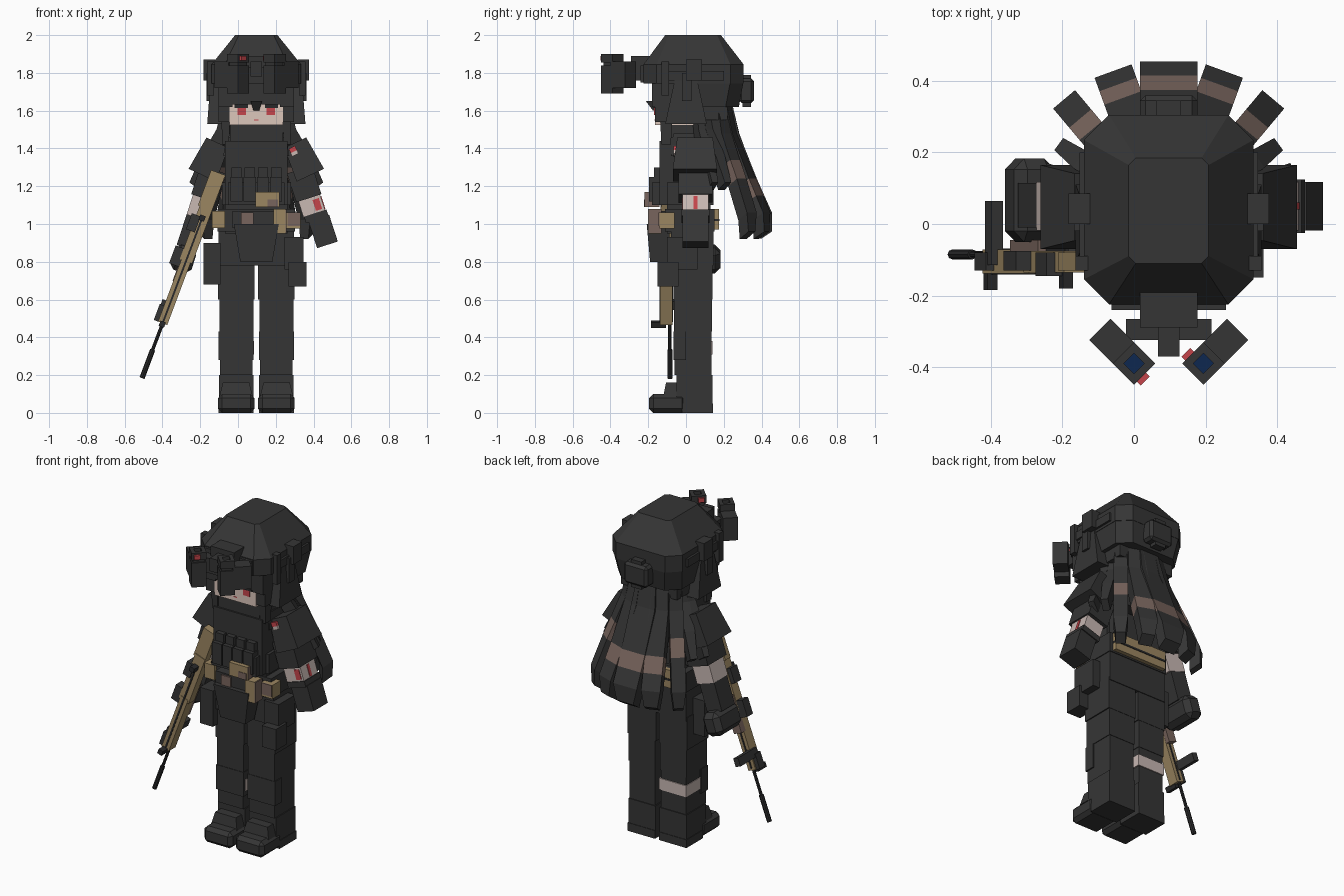
import bpy, bmesh, math
from mathutils import Matrix

default_cube = bpy.data.objects.get("Cube")
if default_cube:
    bpy.data.objects.remove(default_cube)


def material(name, *rgb):
    mat = bpy.data.materials.new(name)
    mat.use_nodes = True
    mat.diffuse_color = (*rgb, 1)
    mat.node_tree.nodes["Principled BSDF"].inputs["Base Color"].default_value = (*rgb, 1)
    return mat


black = material("charcoal", .036, .036, .036)
dark = material("soft_black", .022, .022, .023)
tan = material("tan", .33, .24, .12)
brown = material("dusty_brown", .19, .13, .11)
skin = material("skin", .72, .57, .5)
pale = material("pale_band", .58, .48, .45)
red = material("red", .56, .06, .07)
blue = material("lens_blue", .004, .02, .08)

BODY = Matrix.Translation((.097, 0, 0))
FLIP = BODY @ Matrix.Scale(-1, 4, (1, 0, 0)) @ BODY.inverted()


def finish(name, bm, frame, *mats):
    bm.transform(frame)
    bmesh.ops.recalc_face_normals(bm, faces=bm.faces)
    mesh = bpy.data.meshes.new(name)
    bm.to_mesh(mesh)
    bm.free()
    for mat in mats:
        mesh.materials.append(mat)
    obj = bpy.data.objects.new(name, mesh)
    bpy.context.collection.objects.link(obj)


def box(name, mat, x, y, z, frame=BODY, taper=1, bevel=0):
    """Box from ranges; a single x means a centred half width; taper scales the top."""
    x = x if isinstance(x, tuple) else (-x, x)
    bm = bmesh.new()
    bmesh.ops.create_cube(bm, size=1)
    for v in bm.verts:
        k = taper if v.co.z > 0 else 1
        v.co = [(a + b) / 2 + (b - a) * c * s
                for (a, b), c, s in zip((x, y, z), v.co, (k, k, 1))]
    if bevel:
        bmesh.ops.bevel(bm, geom=bm.edges[:], offset=bevel, segments=1, affect='EDGES')
    finish(name, bm, frame, mat)


def pair(name, mat, x, y, z, frame=BODY, **options):
    box("left_" + name, mat, x, y, z, frame, **options)
    box("right_" + name, mat, x, y, z, FLIP @ frame, **options)


def loft(name, rings, mats, frame=BODY, rule=None):
    """Skin between equal rings of points and cap both ends."""
    bm = bmesh.new()
    rows = [[bm.verts.new(p) for p in ring] for ring in rings]
    for a, b in zip(rows, rows[1:]):
        for i in range(len(a)):
            j = (i + 1) % len(a)
            bm.faces.new((a[i], a[j], b[j], b[i]))
    bm.faces.new(rows[0])
    bm.faces.new(rows[-1])
    if rule:
        for f in bm.faces:
            f.material_index = rule(f.calc_center_median())
    finish(name, bm, frame, *mats)


def octagon(w, y0, y1, cut, z):
    return [(w, y0 + cut, z), (w, y1 - cut, z), (w - cut, y1, z), (cut - w, y1, z),
            (-w, y1 - cut, z), (-w, y0 + cut, z), (cut - w, y0, z), (w - cut, y0, z)]


def tilted(x, y, z, degrees):
    return Matrix.Translation((x, y, z)) @ Matrix.Rotation(math.radians(degrees), 4, 'Y')


# Boots and legs
pair("heel", black, (.014, .2), (-.02, .143), (0, .05))
pair("toe", black, (.01, .203), (-.195, .0), (0, .1), bevel=.022)
pair("instep", black, (.02, .195), (-.12, .02), (.09, .16), taper=.8)
pair("ankle", black, (.014, .197), (-.05, .14), (.04, .2))
pair("shin", black, (.02, .192), (-.06, .135), (.2, .44))
pair("shin_guard", black, (.014, .2), (-.067, .0), (.28, .43))
pair("knee", black, (.016, .196), (-.064, .138), (.43, .62))
pair("thigh", black, (.01, .203), (-.067, .14), (.6, .8))
box("calf_band", pale, (-.196, -.012), (-.05, .141), (.31, .38))
box("hips", black, .2, (-.08, .145), (.78, .98))

# Torso, collar and vest
box("torso", black, .165, (-.1, .13), (.95, 1.46))
box("shoulders", black, .175, (-.08, .14), (1.36, 1.48), taper=.88)
box("collar", black, .14, (-.13, .12), (1.43, 1.53))
box("vest", black, .165, (-.14, .145), (1.1, 1.44))
box("vest_pocket_panel", black, .15, (-.18, -.13), (1.1, 1.22))
box("vest_side_panels", black, .183, (-.1, .1), (1.1, 1.22))
for i in range(4):
    side = (i - 1.5) * .07
    box(f"magazine_{i + 1}", black, (side - .027, side + .027), (-.17, -.13), (1.2, 1.3))
    box(f"magazine_pouch_{i + 1}", black, (side - .032, side + .032), (-.195, -.13), (1.12, 1.25))
box("chest_pouch", tan, (-.005, .12), (-.22, -.14), (1.09, 1.17))
box("chest_pouch_patch", brown, (.06, .115), (-.223, -.215), (1.09, 1.13))
box("chest_pouch_side", brown, (.115, .123), (-.219, -.14), (1.092, 1.168))

# Belt, pouches and holsters
box("belt", black, .205, (-.11, .15), (.96, 1.08))
box("back_belt", tan, .18, (.12, .175), (.97, 1.08))
box("back_belt_strip", dark, .182, (.13, .178), (1.015, 1.027))
box("front_pouch", black, .085, (-.19, -.1), (.8, 1.0), taper=1.4)
box("front_pouch_flap", black, .125, (-.18, -.1), (.98, 1.07))
box("brown_belt_pouch", brown, (-.08, -.016), (-.19, -.12), (1.0, 1.06))
box("tan_belt_pouch", tan, (.09, .155), (-.2, -.13), (.95, 1.08))
box("tan_belt_pouch_side", brown, (.153, .16), (-.198, -.13), (.952, 1.078))
box("left_tan_pouch", tan, (.16, .235), (-.14, -.06), (.975, 1.06))
box("left_pouch_face", brown, (.165, .232), (-.146, -.138), (.99, 1.06))
box("right_tan_pouch", tan, (-.235, -.165), (-.13, -.06), (.98, 1.07))
box("left_thigh_pouch", black, (.17, .265), (-.15, -.04), (.67, .8))
box("left_holster", black, (.15, .25), (-.1, .06), (.76, .93))
box("right_thigh_pouch", black, (-.28, -.19), (-.11, .08), (.68, .9))

# Sleeves, shared by both arms
upper = tilted(.345, .05, 1.34, -25)
lower = tilted(.335, .05, 1.26, -18)
pair("sleeve", black, .08, (-.12, .115), (-.09, .1), upper, taper=.8)
pair("elbow", black, .07, (-.09, .09), (-.13, .03), lower)
box("shoulder_patch", red, (-.045, -.008), (-.116, -.09), (.06, .085), upper)
box("shoulder_patch_edge", pale, (-.045, -.008), (-.116, -.09), (.04, .06), upper)

# Left forearm with marked band
box("left_arm_band", pale, (-.058, .062), (-.068, .068), (-.22, -.13), lower)
box("left_cuff", black, (-.055, .07), (-.075, .075), (-.25, -.215), lower)
box("left_glove", black, (-.04, .075), (-.068, .068), (-.395, -.245), lower)
box("arm_band_stripe", red, (.02, .066), (-.01, .01), (-.21, -.14), lower)
box("arm_band_front_mark", red, (.015, .05), (-.072, -.06), (-.205, -.145), lower)

# Right forearm with plain band, reaching further down
right_lower = FLIP @ lower
box("right_arm_band", pale, .06, (-.068, .068), (-.24, -.12), right_lower)
box("right_forearm", black, (-.045, .06), (-.06, .065), (-.41, -.235), right_lower)
box("right_glove", black, (-.055, .065), (-.1, .133), (-.54, -.4), right_lower, bevel=.03)

# Head and face
box("head_hair", black, .19, (-.12, .22), (1.55, 1.78))
box("face", skin, .142, (-.165, .06), (1.525, 1.67))
box("fringe", black, .15, (-.18, -.1), (1.632, 1.76))
box("centre_fringe", black, .015, (-.175, -.1), (1.6, 1.65), taper=2)
pair("cheek_hair", black, (.135, .2), (-.163, -.06), (1.54, 1.76))
pair("temple_hair", black, (.125, .2), (-.18, -.1), (1.62, 1.76))
pair("eye", red, (.055, .1), (-.169, -.16), (1.578, 1.618))
pair("eyelash", dark, (.045, .115), (-.172, -.16), (1.615, 1.632))
box("mouth", red, .012, (-.167, -.16), (1.548, 1.553))
pair("side_lock", black, (.145, .18), (-.13, -.08), (1.42, 1.56), taper=1.3)

# Helmet shell and fittings
loft("helmet", [octagon(.237, -.225, .305, .07, 1.745), octagon(.237, -.225, .305, .07, 1.845),
                octagon(.112, -.11, .185, .02, 2)], [black])
loft("helmet_back", [octagon(.215, -.02, .28, .07, 1.62), octagon(.235, -.05, .304, .07, 1.75)],
     [black])
box("helmet_brim", black, .16, (-.24, -.1), (1.75, 1.84))
box("helmet_front_plate", black, .08, (-.29, -.15), (1.76, 1.89))
box("helmet_back_box", black, .08, (.28, .36), (1.64, 1.77), bevel=.015)
box("helmet_back_knob", black, .035, (.3, .345), (1.62, 1.79))
pair("helmet_rail", black, (.22, .25), (-.12, .2), (1.76, 1.81))
pair("rail_clip", black, (.22, .28), (.0, .085), (1.76, 1.87))
pair("headset_arm", black, (.235, .265), (-.02, .03), (1.65, 1.8))
pair("ear_cup", black, (.18, .26), (-.11, .11), (1.53, 1.76), taper=.55)
pair("front_rail_post", black, (.225, .26), (-.13, -.09), (1.68, 1.86))

# Night vision goggles: upright tubes with sunken lenses and angled outer bodies
box("goggle_arm", black, .03, (-.37, -.2), (1.78, 1.86))
box("goggle_bridge", black, .12, (-.325, -.265), (1.74, 1.83))
for label, side in (("left", 1), ("right", -1)):
    turn = BODY @ Matrix.Translation((side * .097, -.39, 0)) \
        @ Matrix.Rotation(side * math.pi / 4, 4, 'Z')
    box(label + "_goggle_tube", black, .042, (-.042, .042), (1.69, 1.84), turn)
    box(label + "_goggle_neck", black, .034, (-.034, .034), (1.83, 1.865), turn)
    box(label + "_goggle_lens", blue, .022, (-.022, .022), (1.86, 1.868), turn)
    for i in range(4):
        quarter = turn @ Matrix.Rotation(i * math.pi / 2, 4, 'Z')
        box(f"{label}_goggle_rim_{i + 1}", black, (.02, .042), (-.042, .042), (1.855, 1.9), quarter)
    out = (.03, .135) if side > 0 else (-.135, -.03)
    box(label + "_goggle_body", black, out, (-.042, .042), (1.72, 1.86), turn)
    if side > 0:
        box("left_goggle_mark", red, (-.03, .005), (.038, .057), (1.865, 1.89), turn)
    else:
        box("right_goggle_mark", red, (.038, .057), (-.03, .005), (1.865, 1.89), turn)


# Long hair: fanned, curved strands, the long ones with a coloured stripe
def strand(name, degrees, width, path, mats):
    rings = []
    for i, (r, z) in enumerate(path):
        w = width / 2 * (.7 if i in (0, len(path) - 1) else 1)
        rings.append([(-w, r - .03, z - .02), (w, r - .03, z - .02),
                      (w, r + .03, z + .02), (-w, r + .03, z + .02)])
    turn = BODY @ Matrix.Rotation(math.radians(degrees), 4, 'Z')
    top, bottom = path[2][1], path[3][1]
    loft(name, rings, mats, turn, lambda c: int(len(mats) > 1 and bottom < c.z < top))


def long_path(top, r_top, bottom, r_bottom):
    return [(.2, 1.68), (.25, 1.46), (r_top, top), (r_bottom, bottom), (.425, 1.04), (.425, .94)]


centre_path = long_path(1.22, .345, 1.13, .385)
outer_path = long_path(1.32, .31, 1.22, .355)
short_path = [(.14, 1.66), (.19, 1.48), (.28, 1.34), (.35, 1.2)]
striped = [black, brown]
box("inner_hair", black, .15, (.1, .22), (1.25, 1.64))
strand("centre_strand", 0, .16, centre_path, striped)
for label, side in (("left", -1), ("right", 1)):
    strand(label + "_inner_strand", side * 20, .11, centre_path, striped)
    strand(label + "_outer_strand", side * 40, .08, outer_path, striped)
    strand(label + "_side_strand", side * 54, .06, short_path, [black])
    strand(label + "_front_strand", side * 66, .05, short_path, [black])

# Rifle, laid along a tilted frame from stock to muzzle
gun = tilted(-.1, -.105, 1.27, 20.6)
box("rifle_stock", tan, (-.045, .035), (-.025, .025), (-.2, .0), gun)
box("rifle_receiver", tan, (-.035, .035), (-.03, .03), (-.5, -.18), gun)
box("rifle_back_plate", brown, (-.03, .025), (.02, .06), (-.62, -.4), gun)
box("rifle_handguard", tan, .026, (-.033, .033), (-.85, -.48), gun)
box("rifle_rail", dark, .005, (-.036, .036), (-.84, -.25), gun)
box("rifle_magazine", black, (-.08, -.02), (-.025, .03), (-.54, -.44), gun)
box("rifle_grip", black, (-.06, -.01), (-.04, .025), (-.34, -.25), gun)
box("rifle_foregrip", black, (-.045, -.01), (-.01, .17), (-.78, -.73), gun)
box("rifle_light", black, (-.05, -.015), (-.025, .025), (-.85, -.76), gun)
box("rifle_bipod_foot", dark, .015, (-.08, .0), (-.87, -.84), gun)
box("rifle_sight", dark, .015, (-.075, .0), (-.27, -.24), gun)
for name, radius, start, end in (("rifle_barrel", .009, .84, 1.1), ("rifle_muzzle", .014, 1.0, 1.16)):
    bm = bmesh.new()
    bmesh.ops.create_cone(bm, cap_ends=True, segments=8, radius1=radius, radius2=radius,
                          depth=end - start, matrix=Matrix.Translation((0, .02, -(start + end) / 2)))
    finish(name, bm, gun, dark)
